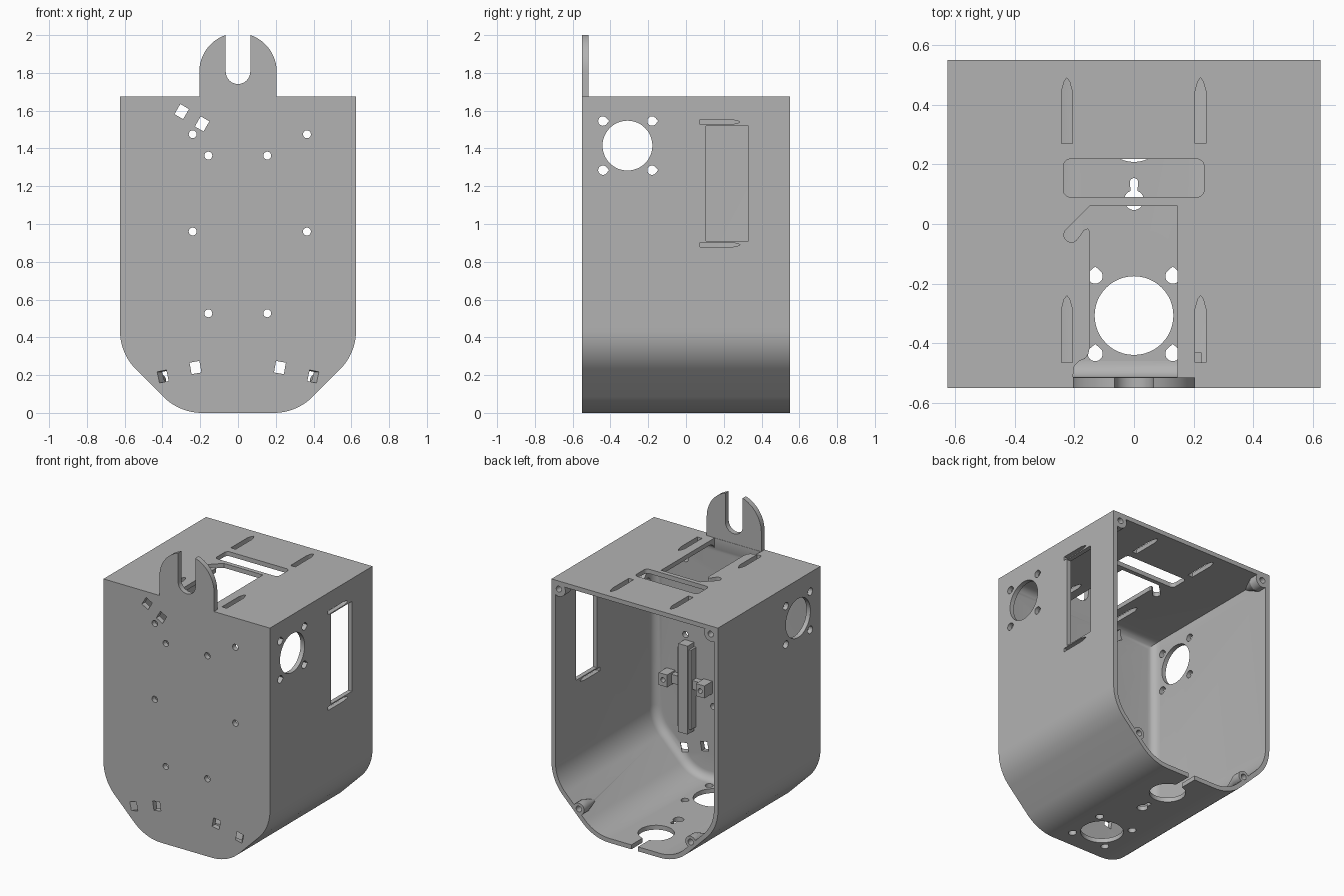
import bpy, bmesh, math
from math import sin, cos, pi, radians
from mathutils import Vector

if "Cube" in bpy.data.objects:
    bpy.data.objects.remove(bpy.data.objects["Cube"])

W, H, D, T = 0.625, 1.675, 0.55, 0.03      # half width, height, half depth, wall
FRONT_IN = -0.515                          # inner face of the front wall

grey = bpy.data.materials.new("plastic grey")
grey.diffuse_color = (0.45, 0.45, 0.45, 1)
grey.use_nodes = True
grey.node_tree.nodes["Principled BSDF"].inputs["Base Color"].default_value = grey.diffuse_color


def place(axis, t, u, v):
    return {'x': (t, u, v), 'y': (u, t, v), 'z': (u, v, t)}[axis]


def loft(bm, axis, rings):
    """Closed solid through (offset, 2D points) rings."""
    rows = [[bm.verts.new(place(axis, t, *p)) for p in pts] for t, pts in rings]
    n = len(rows[0])
    for a, b in zip(rows, rows[1:]):
        for i in range(n):
            bm.faces.new((a[i], a[(i + 1) % n], b[(i + 1) % n], b[i]))
    bm.faces.new(rows[0])
    bm.faces.new(rows[-1][::-1])


def prism(bm, axis, a, b, pts):
    loft(bm, axis, [(a, pts), (b, pts)])


def finish(bm, name):
    bmesh.ops.recalc_face_normals(bm, faces=bm.faces)
    me = bpy.data.meshes.new(name)
    bm.to_mesh(me)
    bm.free()
    me.materials.append(grey)
    ob = bpy.data.objects.new(name, me)
    bpy.context.collection.objects.link(ob)
    return ob


def boolean(ob, bm, op):
    tool = finish(bm, "tool")
    tool.hide_render = True
    mod = ob.modifiers.new("bool", 'BOOLEAN')
    mod.operation, mod.solver, mod.object = op, 'EXACT', tool
    bpy.context.view_layer.objects.active = ob
    bpy.ops.object.modifier_apply(modifier=mod.name)
    bpy.data.objects.remove(tool)


def arc(cx, cy, r, a0, a1, n=12):
    return [(cx + r * cos(radians(a0 + (a1 - a0) * i / n)),
             cy + r * sin(radians(a0 + (a1 - a0) * i / n))) for i in range(n + 1)]


def circle(cx, cy, r, n=32):
    return arc(cx, cy, r, 0, 360, n)[:-1]


def rect(x0, y0, x1, y1):
    return [(x0, y0), (x1, y0), (x1, y1), (x0, y1)]


def round_rect(x0, y0, x1, y1, r):
    return (arc(x1 - r, y1 - r, r, 0, 90, 6) + arc(x0 + r, y1 - r, r, 90, 180, 6)
            + arc(x0 + r, y0 + r, r, 180, 270, 6) + arc(x1 - r, y0 + r, r, 270, 360, 6))


def tilted(cx, cy, w, h, deg):
    c, s = cos(radians(deg)), sin(radians(deg))
    return [(cx + x * c - y * s, cy + x * s + y * c)
            for x, y in rect(-w / 2, -h / 2, w / 2, h / 2)]


def shell_outline(i):
    """Body section inset by i, with rounded 45 degree lower corners."""
    r, k = 0.29 - i, math.tan(pi / 8)
    cx, cz = 0.31 - 0.29 * k, 0.29         # centre of the lower arc
    sx, sz = W - 0.29, 0.315 + 0.29 * k    # centre of the upper arc
    right = arc(cx, cz, r, -90, -45) + arc(sx, sz, r, -45, 0) + [(W - i, H - i)]
    return right + [(-x, z) for x, z in reversed(right)]


# Body: solid block minus a cavity open at the back, filleted at the front wall
bm = bmesh.new()
prism(bm, 'y', -D, D, shell_outline(0))
body = finish(bm, "housing")
bm = bmesh.new()
R = 0.055
rings = [(FRONT_IN + R * (1 - cos(t)), shell_outline(T + R * (1 - sin(t))))
         for t in [pi / 2 * j / 6 for j in range(7)]]
loft(bm, 'y', rings + [(D + 0.1, shell_outline(T))])
boolean(body, bm, 'DIFFERENCE')

# Tapered screw bosses in the four rear corners
bm = bmesh.new()
bosses = [(0.57, 1.62), (0.42, 0.168)]
for s in (-1, 1):
    top = arc(0.57, 1.62, 0.05, 90, 360, 20) + [(0.62, 1.67)]
    for pts, (tx, tz) in ((top, (0.612, 1.662)), (circle(0.42, 0.168, 0.04), (0.44, 0.148))):
        def ring(f):
            return [(s * (tx + (x - tx) * f), tz + (z - tz) * f) for x, z in pts]
        loft(bm, 'y', [(D, ring(1)), (0.49, ring(1)), (0.34, ring(0.1))])
boolean(body, bm, 'UNION')

# Hanging tab: round-topped plate with an open slot
bm = bmesh.new()
a = math.degrees(math.acos(0.065 / 0.205))
prism(bm, 'y', -D, FRONT_IN,
      [(0.205, 1.655)] + arc(0, 1.806, 0.205, 0, a)
      + arc(0, 1.806, 0.065, 0, -180, 16) + arc(0, 1.806, 0.205, 180 - a, 180)
      + [(-0.205, 1.655)])
boolean(body, bm, 'UNION')

# All through openings
bm = bmesh.new()


def teardrop(cx, cy, r):
    """Round hole pointed toward the rear; u is y on sides."""
    return arc(cx, cy, r, 45, -225, 18) + [(cx, cy + r * 1.3)]


def swap(pts):
    return [(v, u) for u, v in pts]


def pencil(cx, y0, y1, w):
    return [(cx - w, y0), (cx + w, y0), (cx + w, y1 - 0.045), (cx + w * 0.5, y1 - 0.012),
            (cx, y1), (cx - w * 0.5, y1 - 0.012), (cx - w, y1 - 0.045)]


# rear screw holes
for x, z in bosses:
    for s in (-1, 1):
        prism(bm, 'y', 0.47, 0.6, circle(s * x, z, 0.02, 16))

# front wall round holes
for x, z in [(-.24, 1.475), (.365, 1.475), (-.24, .96), (.365, .96),
             (-.157, 1.362), (.155, 1.362), (-.157, .527), (.155, .527)]:
    prism(bm, 'y', -0.6, -0.42, circle(x, z, 0.021, 20))

# front wall strap slots
for x, z, deg in [(-.298, 1.595, -30), (-.19, 1.53, -30), (-.225, .24, 10), (.222, .24, -10)]:
    prism(bm, 'y', -0.6, -0.42, tilted(x, z, 0.053, 0.062, deg))
for s in (-1, 1):
    loft(bm, 'y', [(-0.6, tilted(s * 0.435, 0.193, 0.05, 0.06, -s * 12)),
                   (-0.42, tilted(s * 0.30, 0.193, 0.05, 0.06, -s * 12))])

# fan opening with screw holes: both sides and floor
fan = [(-0.31 + dy, dx) for dx in (-0.13, 0.13) for dy in (-0.13, 0.13)]
for x0, x1 in ((-0.7, -0.55), (0.55, 0.7)):
    prism(bm, 'x', x0, x1, circle(-0.31, 1.415, 0.132, 48))
    for y, dz in fan:
        prism(bm, 'x', x0, x1, swap(teardrop(1.415 + dz, y, 0.025)))
prism(bm, 'z', -0.1, 0.1, circle(0, -0.307, 0.132, 48))
for y, x in fan:
    prism(bm, 'z', -0.1, 0.1, teardrop(x, y + 0.005, 0.025))

# side window and its clip slots
prism(bm, 'x', 0.55, 0.7, rect(0.105, 0.91, 0.33, 1.52))
for z in (0.89, 1.54):
    prism(bm, 'x', 0.55, 0.7, swap(pencil(z, 0.075, 0.285, 0.0125)))

# floor keyhole and cable hole open to the rear edge
prism(bm, 'z', -0.1, 0.1, arc(0, 0.08, 0.033, 70, -250, 24) + arc(0, 0.14, 0.014, 180, 0, 8))
prism(bm, 'z', -0.1, 0.1, [(0.025, 0.6)] + arc(0, 0.32, 0.112, 77, -257, 40) + [(-0.025, 0.6)])

# roof slots, cable slot and hooked opening
for x in (-0.225, 0.223):
    prism(bm, 'z', 1.6, 1.75, pencil(x, 0.27, 0.49, 0.018))
    prism(bm, 'z', 1.6, 1.75, pencil(x, -0.465, -0.24, 0.018))
prism(bm, 'z', 1.6, 1.75, round_rect(-0.237, 0.09, 0.235, 0.218, 0.025))
prism(bm, 'z', 1.58, 1.75,
      [(-0.148, 0.06), (0.145, 0.06), (0.145, -0.513), (-0.205, -0.513), (-0.2, -0.475),
       (-0.185, -0.46), (-0.165, -0.452), (-0.153, -0.435), (-0.148, -0.41), (-0.148, -0.025),
       (-0.155, -0.015), (-0.168, -0.02)] + arc(-0.21, -0.036, 0.025, -30, -225, 10))
boolean(body, bm, 'DIFFERENCE')

# Mounting bracket on the inside of the front wall
BX, BZ = 0.335, 0.625
bm = bmesh.new()
y0 = FRONT_IN - 0.005
prism(bm, 'y', y0, -0.46, rect(BX - 0.05, BZ - 0.27, BX + 0.05, BZ + 0.27))
bracket = finish(bm, "bracket")
parts = [(0.035, 0.30, 0, 0, -0.445), (0.14, 0.03, 0, 0.03, -0.475)]
parts += [(0.032, 0.042, s * 0.14, 0.03, -0.43) for s in (-1, 1)]
for w, h, dx, dz, y1 in parts:
    bm = bmesh.new()
    prism(bm, 'y', y0, y1, rect(BX + dx - w, BZ + dz - h, BX + dx + w, BZ + dz + h))
    boolean(bracket, bm, 'UNION')
bm = bmesh.new()
for s in (-1, 1):
    prism(bm, 'y', -0.5, -0.4, circle(BX + s * 0.14, BZ + 0.03, 0.016, 16))
boolean(bracket, bm, 'DIFFERENCE')

# Smooth the curved walls, keep the edges crisp
for ob in (body, bracket):
    bpy.ops.object.select_all(action='DESELECT')
    ob.select_set(True)
    bpy.context.view_layer.objects.active = ob
    bpy.ops.object.shade_smooth_by_angle(angle=radians(25))
